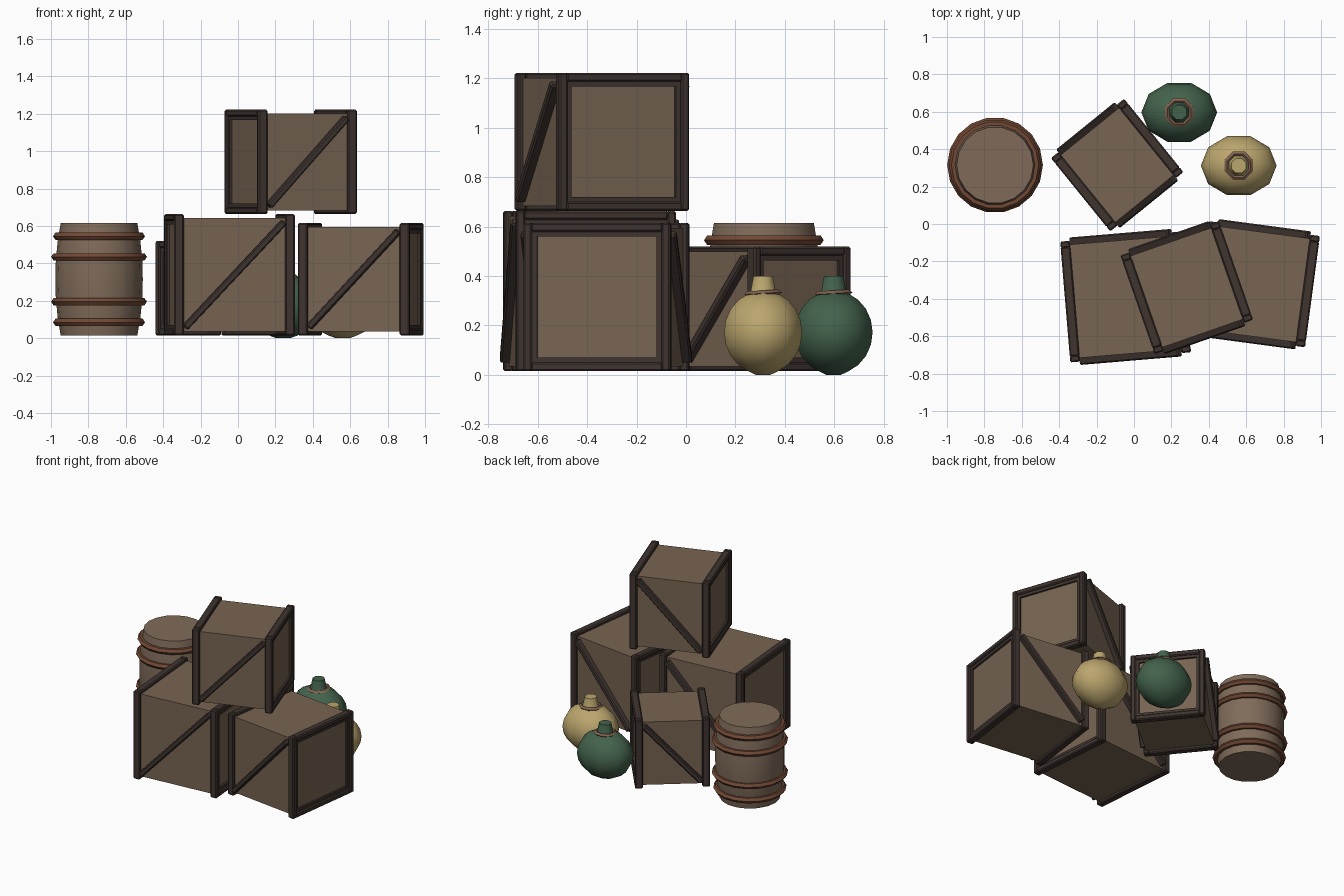
import bpy, bmesh, math
from mathutils import Matrix, Vector

if "Cube" in bpy.data.objects:
    bpy.data.objects.remove(bpy.data.objects["Cube"])


def material(name, rgb):
    m = bpy.data.materials.new(name)
    m.diffuse_color = (*rgb, 1)
    m.use_nodes = True
    m.node_tree.nodes["Principled BSDF"].inputs["Base Color"].default_value = m.diffuse_color
    return m


PANEL = material("weathered wood", (0.185, 0.128, 0.085))
BAR = material("dark wood", (0.050, 0.035, 0.030))
CASK = material("barrel wood", (0.215, 0.148, 0.102))
HOOP = material("rust brown", (0.165, 0.065, 0.035))
OCHRE = material("ochre glaze", (0.50, 0.38, 0.155))
GREEN = material("green glaze", (0.056, 0.122, 0.072))
COLLAR = material("clay brown", (0.23, 0.13, 0.08))


def finish(bm, name, mat, matrix, smooth=None):
    bmesh.ops.recalc_face_normals(bm, faces=bm.faces)
    me = bpy.data.meshes.new(name)
    bm.to_mesh(me)
    bm.free()
    ob = bpy.data.objects.new(name, me)
    bpy.context.collection.objects.link(ob)
    me.materials.append(mat)
    ob.matrix_world = matrix
    if smooth:
        bpy.ops.object.select_all(action='DESELECT')
        ob.select_set(True)
        bpy.context.view_layer.objects.active = ob
        bpy.ops.object.shade_smooth_by_angle(angle=math.radians(smooth))
    return ob


def add_box(bm, centre, size, tilt=0.0, bevel=0.0):
    """Box, optionally tilted about the y axis and bevelled."""
    part = bmesh.new()
    bmesh.ops.create_cube(part, size=1, matrix=Matrix.Diagonal((*size, 1)))
    if bevel:
        bmesh.ops.bevel(part, geom=part.edges[:], offset=bevel, segments=1, affect='EDGES')
    part.transform(Matrix.Translation(centre) @ Matrix.Rotation(-tilt, 4, 'Y'))
    tmp = bpy.data.meshes.new("tmp")
    part.to_mesh(tmp)
    part.free()
    bm.from_mesh(tmp)
    bpy.data.meshes.remove(tmp)


def crate(name, x, y, z, half, turn):
    m = Matrix.Translation((x, y, z + half)) @ Matrix.Rotation(math.radians(turn), 4, 'Z')
    t, w = 0.052, 0.036          # frame depth and bar width
    # boarded box
    bm = bmesh.new()
    add_box(bm, (0, 0, 0), (2 * half - 0.05, 2 * half - 0.04, 2 * half - 0.04))
    finish(bm, name + "_panels", PANEL, m)
    # square frame at each end, with a thinner inner rim
    bm = bmesh.new()
    for s in (-1, 1):
        cx = s * (half - t / 2)
        for q in (-1, 1):
            e = q * (half - w / 2)
            add_box(bm, (cx, e, 0), (t, w, 2 * half), bevel=0.007)
            add_box(bm, (cx, 0, e), (t, 2 * half - 2 * w + 0.01, w), bevel=0.007)
            r = q * (half - w - 0.008)
            add_box(bm, (s * (half - 0.022), r, 0), (0.022, 0.024, 2 * half - 2 * w))
            add_box(bm, (s * (half - 0.022), 0, r), (0.022, 2 * half - 2 * w, 0.024))
    finish(bm, name + "_end_frames", BAR, m)
    # diagonal brace on the front and back
    bm = bmesh.new()
    dx, dz = 2 * (half - t), 2 * (half - 0.035)
    for s in (-1, 1):
        add_box(bm, (0, s * (half - 0.005), 0), (math.hypot(dx, dz) - 0.02, 0.046, 0.036),
                math.atan2(dz, dx), 0.007)
    finish(bm, name + "_braces", BAR, m)


def lathe(name, profile, sides, mat, matrix, closed=False, smooth=40, phase=0.0):
    """Revolve (radius, height) points about z."""
    bm = bmesh.new()
    rings = []
    for r, z in profile:
        rings.append([bm.verts.new((r * math.cos(a), r * math.sin(a), z)) for a in
                      (2 * math.pi * (i + phase) / sides for i in range(sides))])
    n = len(rings)
    for k in range(n if closed else n - 1):
        a, b = rings[k], rings[(k + 1) % n]
        for i in range(sides):
            j = (i + 1) % sides
            bm.faces.new((a[i], a[j], b[j], b[i]))
    if not closed:
        bm.faces.new(rings[0][::-1])
        bm.faces.new(rings[-1])
    return finish(bm, name, mat, matrix, smooth)


# stacked crates
crate("left_crate", -0.045, -0.39, 0.015, 0.324, 4.8)
crate("right_crate", 0.657, -0.322, 0.015, 0.300, -7.6)
crate("back_crate", -0.09, 0.315, 0.015, 0.252, 39)
crate("top_crate", 0.282, -0.34, 0.664, 0.279, 19.2)

# barrel with four hoops
spot = Matrix.Translation((-0.743, 0.315, 0))
lathe("barrel_body", [(0.205, 0.015), (0.221, 0.11), (0.231, 0.21), (0.234, 0.315),
                      (0.231, 0.42), (0.221, 0.52), (0.205, 0.615)], 18, CASK, spot)
for i, (z, r) in enumerate([(0.085, 0.246), (0.195, 0.256), (0.435, 0.256), (0.545, 0.246)]):
    lathe(f"barrel_hoop_{i + 1}", [(r, z), (r - 0.013, z + 0.019), (r - 0.034, z + 0.019),
                                   (r - 0.045, z), (r - 0.034, z - 0.019), (r - 0.013, z - 0.019)],
          18, HOOP, spot, closed=True)


def pot(name, x, y, mat):
    spot = Matrix.Translation((x, y, 0))
    wide = spot @ Matrix.Diagonal((1.22, 1, 1, 1))
    # round belly, oval in plan
    belly = [(0.166 * math.cos(a), 0.172 + 0.170 * math.sin(a)) for a in
             (math.radians(-85 + 17 * k) for k in range(11))]
    belly[0] = (0.03, 0.0)
    lathe(name + "_belly", belly, 10, mat, wide, smooth=60)
    # tapered neck
    lathe(name + "_neck", [(0.066, 0.31), (0.053, 0.345), (0.042, 0.40)], 8, mat,
          spot, smooth=50, phase=0.5)
    # collar ring, slightly tipped
    ring = spot @ Matrix.Translation((0, 0, 0.33)) @ Matrix.Rotation(0.06, 4, 'X')
    lathe(name + "_collar", [(0.082, 0), (0.067, 0.012), (0.052, 0), (0.067, -0.012)], 8,
          COLLAR, ring, closed=True, phase=0.5)


pot("green_pot", 0.242, 0.597, GREEN)
pot("ochre_pot", 0.560, 0.312, OCHRE)
